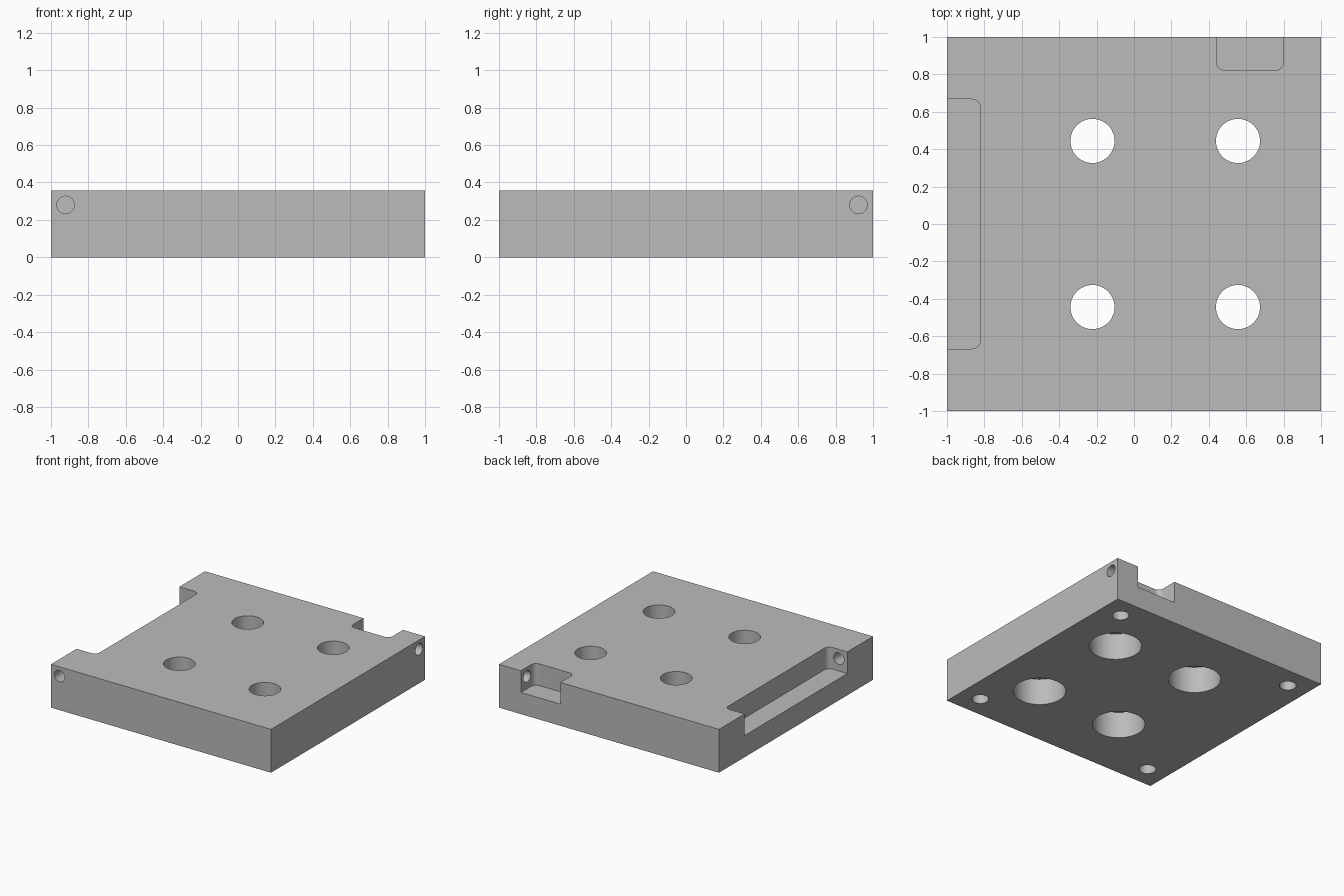
import bpy, math
from mathutils import Matrix, Vector

if "Cube" in bpy.data.objects:
    bpy.data.objects.remove(bpy.data.objects["Cube"])

T = 0.356          # plate thickness
FLOOR = 0.178      # height of the pocket floors
STEEL = bpy.data.materials.new("plain_grey")
STEEL.diffuse_color = (0.50, 0.50, 0.50, 1)
STEEL.use_nodes = True
STEEL.node_tree.nodes["Principled BSDF"].inputs["Base Color"].default_value = STEEL.diffuse_color

# Plate
bpy.ops.mesh.primitive_cube_add(size=1, location=(0, 0, T / 2))
plate = bpy.context.object
plate.name = "mounting_plate"
plate.scale = (2, 2, T)
bpy.ops.object.transform_apply(location=True, scale=True)
plate.data.materials.append(STEEL)


def cut(cutter):
    """Subtract a cutter from the plate, then discard the cutter."""
    cutter.hide_render = True
    mod = plate.modifiers.new("cut", 'BOOLEAN')
    mod.operation = 'DIFFERENCE'
    mod.solver = 'EXACT'
    mod.object = cutter
    bpy.context.view_layer.objects.active = plate
    bpy.ops.object.modifier_apply(modifier=mod.name)
    bpy.data.objects.remove(cutter, do_unlink=True)


def drill(start, end, radius, sides=48):
    """Round hole between two points."""
    a, b = Vector(start), Vector(end)
    rot = (b - a).to_track_quat('Z', 'Y').to_euler()
    bpy.ops.mesh.primitive_cylinder_add(vertices=sides, radius=radius,
                                        depth=(b - a).length,
                                        location=(a + b) / 2, rotation=rot)
    bpy.context.object.name = "drill_cutter"
    cut(bpy.context.object)


def pocket(x0, x1, y0, y1, r=0.044, steps=8):
    """Pocket with rounded vertical corners, open at the top."""
    ring = []
    corners = ((x1 - r, y1 - r), (x0 + r, y1 - r), (x0 + r, y0 + r), (x1 - r, y0 + r))
    for q, (cx, cy) in enumerate(corners):
        for i in range(steps + 1):
            a = math.pi / 2 * (q + i / steps)
            ring.append((cx + r * math.cos(a), cy + r * math.sin(a)))
    n = len(ring)
    verts = [(x, y, z) for z in (FLOOR, T + 0.1) for x, y in ring]
    faces = [tuple(reversed(range(n))), tuple(range(n, 2 * n))]
    faces += [(i, (i + 1) % n, n + (i + 1) % n, n + i) for i in range(n)]
    mesh = bpy.data.meshes.new("pocket_cutter")
    mesh.from_pydata(verts, [], faces)
    obj = bpy.data.objects.new("pocket_cutter", mesh)
    bpy.context.collection.objects.link(obj)
    cut(obj)


# Side pockets: long one on the left, short one at the back
pocket(-1.2, -0.822, -0.667, 0.667)
pocket(0.441, 0.8, 0.822, 1.2)

# Four bolt holes, counterbored from below
for x in (-0.222, 0.556):
    for y in (-0.444, 0.444):
        drill((x, y, -0.1), (x, y, T + 0.1), 0.118)
        drill((x, y, -0.1), (x, y, 0.219), 0.198)

# Blind corner holes in the underside
for x in (-0.822, 0.822):
    for y in (-0.822, 0.822):
        drill((x, y, -0.1), (x, y, 0.14), 0.064, 32)

# Cross holes running from the outer faces into the pockets
drill((-0.922, -1.1, 0.28), (-0.922, -0.6, 0.28), 0.047, 32)
drill((1.1, 0.922, 0.28), (0.75, 0.922, 0.28), 0.047, 32)

# Smooth bores, sharp edges
bpy.ops.object.select_all(action='DESELECT')
plate.select_set(True)
bpy.context.view_layer.objects.active = plate
bpy.ops.object.shade_smooth_by_angle(angle=math.radians(30))
